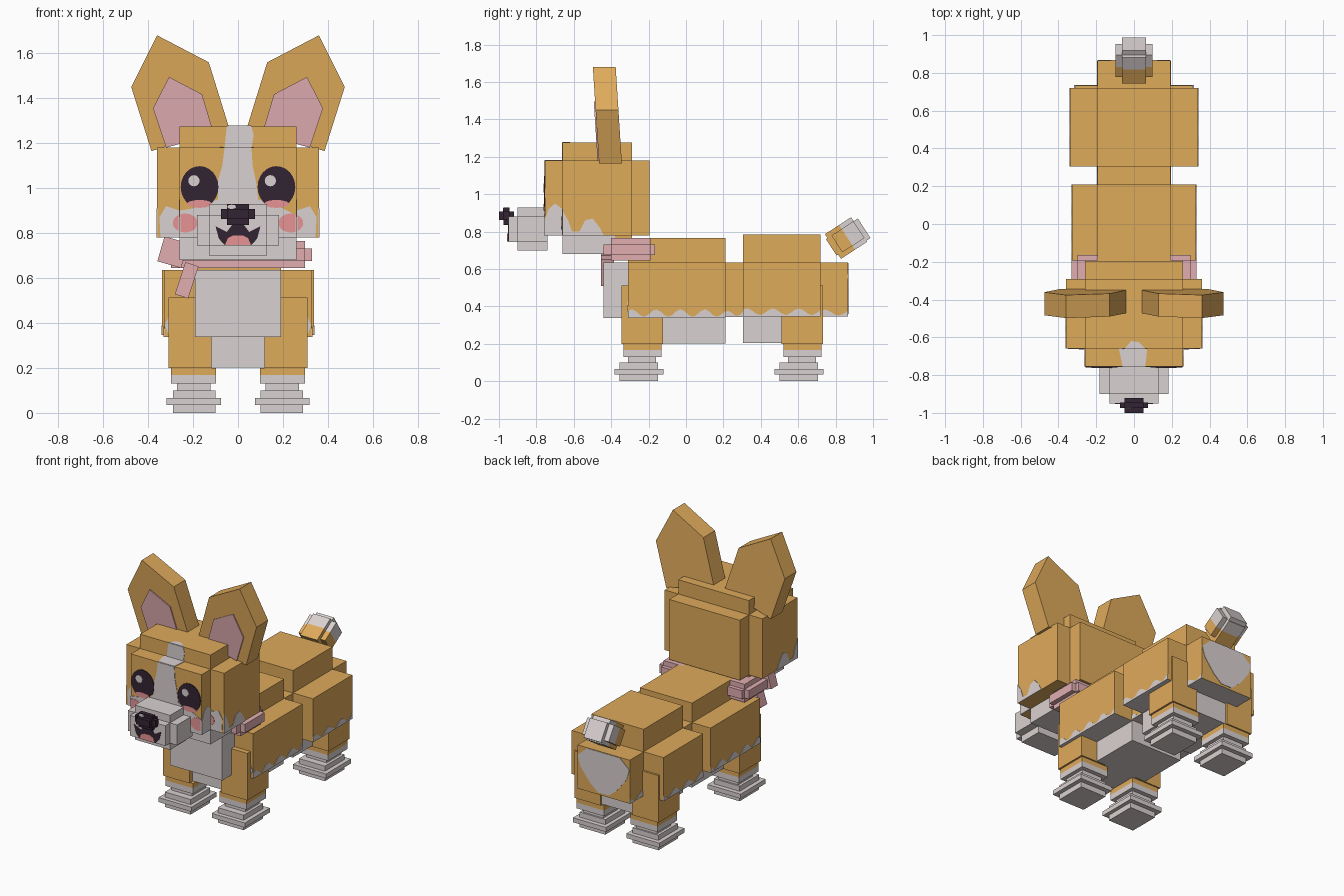
import bpy, bmesh, math
from mathutils import Vector, Matrix

if "Cube" in bpy.data.objects:
    bpy.data.objects.remove(bpy.data.objects["Cube"])


def material(name, rgb):
    m = bpy.data.materials.new(name)
    m.diffuse_color = (*rgb, 1)
    m.use_nodes = True
    m.node_tree.nodes["Principled BSDF"].inputs["Base Color"].default_value = m.diffuse_color
    return m


TAN = material("tan_fur", (0.74, 0.405, 0.105))
WHITE = material("white_fur", (0.70, 0.64, 0.635))
PINK = material("dusty_pink", (0.75, 0.42, 0.44))
DARK = material("dark_plum", (0.032, 0.017, 0.032))
BLUSH = material("blush", (0.84, 0.31, 0.31))


def finish(name, bm, mats):
    bmesh.ops.recalc_face_normals(bm, faces=bm.faces)
    me = bpy.data.meshes.new(name)
    bm.to_mesh(me)
    bm.free()
    for m in mats:
        me.materials.append(m)
    ob = bpy.data.objects.new(name, me)
    bpy.context.collection.objects.link(ob)
    return ob


def boxes(name, specs, mat, mirror=False, under=None, xform=None):
    """Joined boxes, each given as (x0, x1, y0, y1, z0, z1)."""
    bm = bmesh.new()
    for x0, x1, y0, y1, z0, z1 in specs:
        for sx in ((1, -1) if mirror else (1,)):
            c = Vector((sx * (x0 + x1) / 2, (y0 + y1) / 2, (z0 + z1) / 2))
            s = Matrix.Diagonal((x1 - x0, y1 - y0, z1 - z0, 1))
            bmesh.ops.create_cube(bm, size=1, matrix=Matrix.Translation(c) @ s)
    if xform:
        bm.transform(xform)
    bm.normal_update()
    if under:  # pale underside
        for f in bm.faces:
            f.material_index = int(f.normal.z < -0.5)
    return finish(name, bm, [mat] + ([under] if under else []))


def prism(bm, near, far):
    a = [bm.verts.new(p) for p in near]
    b = [bm.verts.new(p) for p in far]
    bm.faces.new(a)
    bm.faces.new(b)
    for i in range(len(a)):
        j = (i + 1) % len(a)
        bm.faces.new((a[i], a[j], b[j], b[i]))


AXES = {"front": (0, -1, 0), "back": (0, 1, 0), "side": (1, 0, 0), "top": (0, 0, 1)}


def plate(name, face, pts, pos, mat, t=0.003, mirror=False):
    """Thin painted marking standing t proud of a flat face."""
    out = Vector(AXES[face])
    place = {"side": lambda a, b: Vector((pos, a, b)),
             "top": lambda a, b: Vector((a, b, pos))}.get(face, lambda a, b: Vector((a, pos, b)))
    bm = bmesh.new()
    for sx in ((1, -1) if mirror else (1,)):
        near = [place(a, b) - out * 0.002 for a, b in pts]
        far = [place(a, b) + out * t for a, b in pts]
        for v in near + far:
            v.x *= sx
        prism(bm, near, far)
    return finish(name, bm, [mat])


def oval(cx, cz, rx, rz, n=24, lo=-9, hi=9):
    pts = []
    for i in range(n):
        a = 2 * math.pi * i / n
        p = (min(hi, max(lo, cx + rx * math.cos(a))), cz + rz * math.sin(a))
        if not pts or math.dist(p, pts[-1]) > 1e-5:
            if not (lo > -9 or hi < 9) or lo <= cx + rx * math.cos(a) <= hi:
                pts.append(p)
    return pts


def ragged(y0, y1, z, h, waves):
    """Wavy-topped strip along a lower edge."""
    n = waves * 6
    top = []
    for i in range(n + 1):
        t = i / n
        top.append((y0 + (y1 - y0) * t,
                    z + h * (0.55 + 0.4 * math.sin(2 * math.pi * waves * t + 0.6))))
    return [(y1, z), (y0, z)] + top


# Head
boxes("head", [(-.26, .26, -.755, -.195, .78, 1.18), (-.36, .36, -.66, -.29, .78, 1.18),
               (-.26, .26, -.66, -.29, .79, 1.275), (-.26, .26, -.38, -.29, .68, .79)], TAN)
boxes("chin", [(-.26, .26, -.66, -.38, .68, .785)], WHITE)
plate("face_blaze", "front", [
    (-.06, 1.18), (-.07, 1.1), (-.09, 1.03), (-.09, .95), (-.2, .91), (-.26, .9), (-.26, .78),
    (.26, .78), (.26, .88), (.2, .91), (.09, .95), (.08, 1.03), (.065, 1.1), (.06, 1.18)], -.755, WHITE)
plate("brow_blaze", "front", [(-.06, 1.18), (.06, 1.18), (.07, 1.235), (.06, 1.275), (-.05, 1.275)], -.66, WHITE)
plate("forehead_blaze", "top", [(-.06, -.755), (.06, -.755), (.07, -.66), (-.08, -.66)], 1.18, WHITE)
plate("crown_blaze", "top", [(-.05, -.66), (.06, -.66), (.025, -.625), (-.015, -.62)], 1.275, WHITE)
plate("cheek_fur_front", "front", [(.26, .78), (.345, .78), (.35, .87), (.32, .92), (.26, .9)], -.66, WHITE, mirror=True)
plate("cheek_fur_inner", "side", [(-.755, .78), (-.66, .78), (-.66, .92), (-.70, .95), (-.735, .92), (-.755, .86)],
      .26, WHITE, mirror=True)
plate("cheek_fur_outer", "side", [(-.66, .78), (-.44, .78), (-.46, .82), (-.50, .87), (-.54, .86),
                                  (-.57, .80), (-.61, .80), (-.63, .86), (-.66, .91)], .36, WHITE, mirror=True)

# Muzzle, nose and mouth
boxes("muzzle", [(-.13, .13, -.95, -.74, .745, .88), (-.182, .182, -.90, -.74, .745, .88),
                 (-.13, .13, -.90, -.74, .70, .93)], WHITE)
boxes("nose", [(-.05, .05, -1, -.92, .862, .908), (-.075, .075, -.975, -.945, .862, .908),
               (-.05, .05, -.975, -.945, .835, .93)], DARK)
plate("nose_shine", "front", oval(-.028, .917, .02, .01, 8), -.975, WHITE)
plate("mouth", "front", [(-.1, .83), (-.085, .775), (-.06, .747), (.06, .747), (.085, .775), (.1, .83),
                         (.05, .805), (.02, .845), (-.02, .845), (-.05, .805)], -.95, DARK)
plate("tongue", "front", [(-.058, .747), (.058, .747), (.045, .778), (.02, .79), (-.02, .79), (-.045, .778)],
      -.95, BLUSH, .006)

# Eyes and blush
plate("eyes", "front", oval(.171, 1.005, .084, .093), -.755, DARK, .005, mirror=True)
plate("eye_lower_glow", "front", oval(.171, .93, .055, .018, 12), -.755, BLUSH, .0065, mirror=True)
for side, x in (("left", -.196), ("right", .144)):
    plate(side + "_eye_shine", "front", oval(x, 1.033, .025, .025, 16), -.755, WHITE, .007)
plate("blush_inner", "front", oval(.235, .845, .055, .042, 32, hi=.2599), -.755, BLUSH, .005, mirror=True)
plate("blush_outer", "front", oval(.235, .845, .055, .042, 32, lo=.2601), -.66, BLUSH, .005, mirror=True)


# Ears: five-sided slabs leaning slightly forward
def front_y(z):
    return -.465 - .033 * (z - 1.165) / .515


EAR = [(.04, 1.27), (.13, 1.56), (.36, 1.68), (.475, 1.45), (.385, 1.165)]
INNER = [(.107, 1.24), (.16, 1.418), (.307, 1.495), (.378, 1.355), (.32, 1.18)]
for name, outline, mat, fwd, depth in (("ears", EAR, TAN, 0, .122), ("ear_inners", INNER, PINK, .007, .01)):
    bm = bmesh.new()
    for sx in (1, -1):
        prism(bm, [(sx * x, front_y(z) - fwd, z) for x, z in outline],
              [(sx * x, front_y(z) - fwd + depth, z) for x, z in outline])
    finish(name, bm, [mat])

# Body
boxes("front_body", [(-.328, .328, -.31, .21, .337, .635), (-.192, .192, -.31, .21, .34, .765),
                     (-.192, .192, -.31, .3, .342, .634)], TAN, under=WHITE)
boxes("rump", [(-.338, .338, .305, .72, .347, .636), (-.192, .192, .305, .72, .35, .785),
               (-.192, .192, .21, .866, .345, .635)], TAN, under=WHITE)
boxes("chest", [(-.192, .192, -.44, -.3, .337, .635)], WHITE)
boxes("belly", [(-.19, .19, -.31, .21, .202, .35), (-.19, .19, .305, .72, .205, .36)], WHITE)
plate("front_body_fringe", "side", ragged(-.31, .21, .337, .05, 4), .328, WHITE, mirror=True)
plate("rump_fringe", "side", ragged(.305, .72, .347, .045, 3), .338, WHITE, mirror=True)
plate("waist_fringe", "side", ragged(.21, .305, .343, .035, 1), .192, WHITE, mirror=True)
plate("rear_fringe", "side", ragged(.72, .866, .345, .04, 1), .192, WHITE, mirror=True)
plate("rump_patch", "back", [(-.19, .57), (-.12, .632), (.12, .632), (.19, .57), (.17, .5), (.1, .41),
                             (.04, .36), (-.04, .36), (-.1, .41), (-.17, .5)], .866, WHITE)
plate("shoulder_spot", "front", [(.272, .36), (.31, .35), (.325, .39), (.3, .45), (.28, .42)],
      -.31, WHITE, mirror=True)

# Legs and stepped paws
for end, y in (("front", -.235), ("rear", .62)):
    boxes(end + "_legs", [(.117, .31, y - .11, y + .113, .2, .513),
                          (.097, .298, y - .1, y + .104, .168, .2)], TAN, mirror=True)
    boxes(end + "_socks", [(.097, .298, y - .1, y + .104, .13, .168),
                           (.122, .272, y - .075, y + .075, .09, .13)], WHITE, mirror=True)
    f = y - .015
    boxes(end + "_paws", [(.1, .29, f - .105, f + .1, 0, .1),
                          (.075, .318, f - .133, f + .13, .036, .066)], WHITE, mirror=True)

# Neckerchief with a side knot
boxes("neckerchief", [(-.33, .33, -.4, -.19, .675, .732), (-.298, .298, -.44, -.165, .675, .732),
                      (-.298, .298, -.4, -.19, .645, .765)], PINK)
for name, x, z, w, h, tilt in (("kerchief_knot", -.29, .715, .11, .115, 16), ("kerchief_tail", -.228, .59, .062, .15, 18)):
    boxes(name, [(-w / 2, w / 2, -.455, -.385, -h / 2, h / 2)], PINK,
          xform=Matrix.Translation((x, 0, z)) @ Matrix.Rotation(math.radians(tilt), 4, "Y"))

# Tail: stubby tilted block, tan at the root and white at the tip
tail_frame = Matrix.Translation((0, .743, .786)) @ Matrix.Rotation(math.radians(33), 4, "X")
boxes("tail_root", [(-.063, .063, 0, .09, -.157, 0), (-.063, .063, -.01, .09, -.13, -.025),
                    (-.098, .098, .025, .09, -.132, -.025)], TAN, xform=tail_frame)
boxes("tail_tip", [(-.063, .063, .09, .166, -.157, 0), (-.063, .063, .09, .193, -.15, -.025),
                   (-.098, .098, .09, .166, -.132, -.025)], WHITE, xform=tail_frame)
